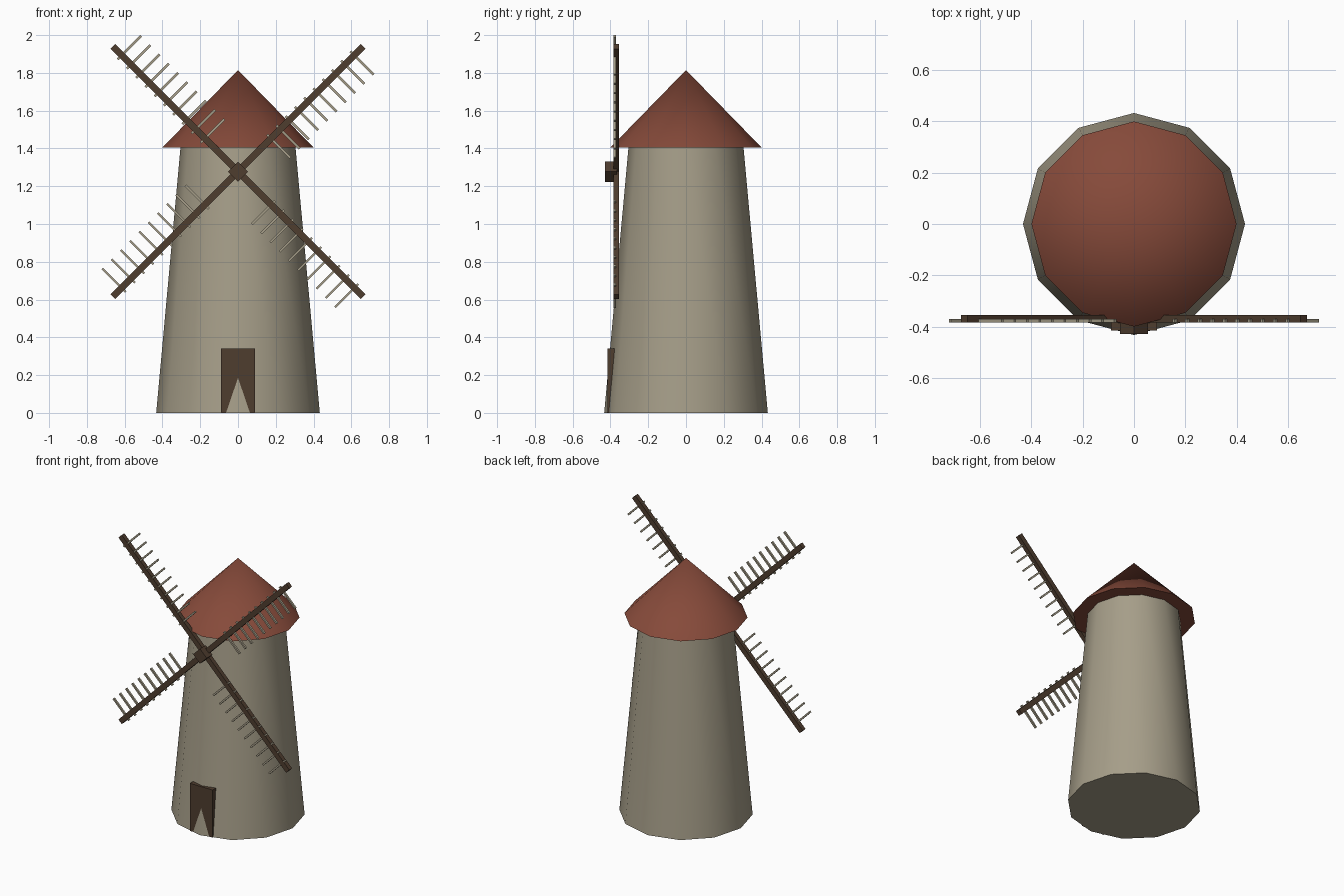
import bpy
import math
from mathutils import Matrix, Vector

cube = bpy.data.objects.get("Cube")
if cube:
    bpy.data.objects.remove(cube, do_unlink=True)


def linear(c):
    c /= 255
    return c / 12.92 if c <= 0.04045 else ((c + 0.055) / 1.055) ** 2.4


def material(name, r, g, b):
    color = (linear(r), linear(g), linear(b), 1)
    mat = bpy.data.materials.new(name)
    mat.use_nodes = True
    mat.diffuse_color = color
    bsdf = mat.node_tree.nodes["Principled BSDF"]
    bsdf.inputs["Base Color"].default_value = color
    bsdf.inputs["Roughness"].default_value = 0.9
    return mat


stone = material("pale stone", 166, 158, 137)
tile = material("red roof tile", 134, 74, 58)
wood = material("dark wood", 79, 61, 47)


def cone(name, bottom, top, z0, z1, mat):
    bpy.ops.mesh.primitive_cone_add(vertices=12, radius1=bottom, radius2=top,
                                    depth=z1 - z0, location=(0, 0, (z0 + z1) / 2))
    obj = bpy.context.object
    obj.name = name
    obj.data.materials.append(mat)
    bpy.ops.object.shade_smooth_by_angle(angle=math.radians(45))


def box(name, low, high, mat, frame=Matrix.Identity(4)):
    low, high = Vector(low), Vector(high)
    bpy.ops.mesh.primitive_cube_add(size=1)
    obj = bpy.context.object
    obj.name = name
    place = Matrix.Translation((low + high) / 2) @ Matrix.Diagonal((*(high - low), 1))
    obj.data.transform(frame @ place)
    obj.data.materials.append(mat)


# Tower, cap and door
cone("tower", 0.433, 0.304, 0, 1.41, stone)
cone("roof", 0.4, 0, 1.405, 1.815, tile)
box("door", (-0.09, -0.416, 0), (0.09, -0.36, 0.34), wood)

# Hub turned onto its corner
axle = Matrix.Translation((0, 0, 1.277))
box("hub", (-0.038, -0.43, -0.038), (0.038, -0.365, 0.038), wood,
    axle @ Matrix.Rotation(math.radians(45), 4, "Y"))

# Four sails: a wooden arm with a comb of slats on its clockwise side
for sail in range(4):
    turn = axle @ Matrix.Rotation(math.radians(45 + 90 * sail), 4, "Y")
    box(f"sail_arm_{sail + 1}", (-0.018, -0.385, 0), (0.018, -0.354, 0.937), wood, turn)
    for i in range(10):
        u = 0.248 + 0.0692 * i
        box(f"sail_slat_{sail + 1}_{i + 1}", (-0.03, -0.384, u - 0.006),
            (0.145, -0.37, u + 0.006), stone, turn)
